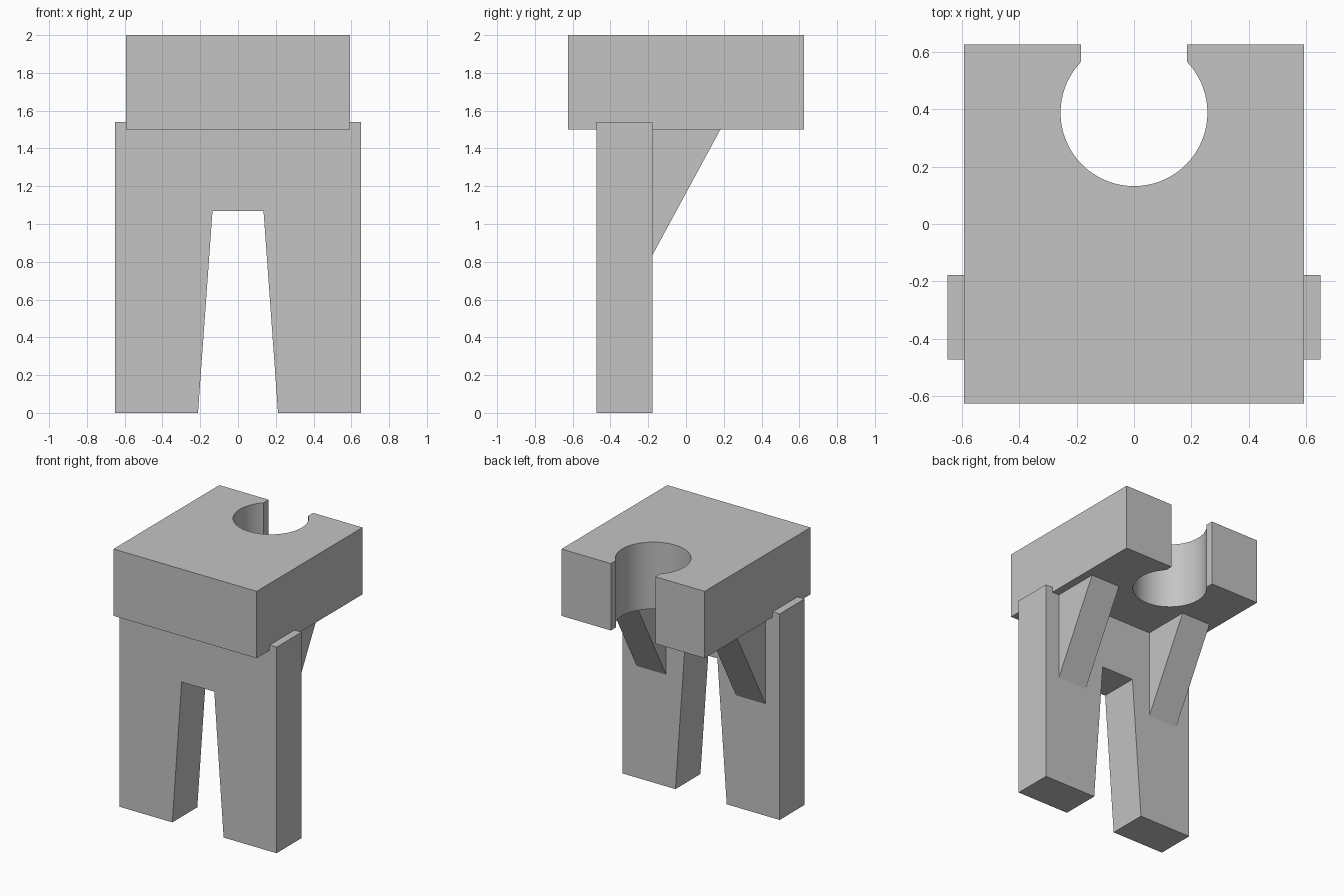
import bpy, bmesh, math
from mathutils import Vector

default = bpy.data.objects.get("Cube")
if default:
    bpy.data.objects.remove(default, do_unlink=True)

grey = bpy.data.materials.new("plain grey")
grey.use_nodes = True
grey.diffuse_color = (0.55, 0.55, 0.55, 1)
grey.node_tree.nodes["Principled BSDF"].inputs["Base Color"].default_value = grey.diffuse_color


def extrude_profile(name, points, direction):
    """Make a solid by sweeping a flat outline along a vector."""
    bm = bmesh.new()
    face = bm.faces.new([bm.verts.new(p) for p in points])
    swept = bmesh.ops.extrude_face_region(bm, geom=[face], use_keep_orig=True)
    moved = [v for v in swept["geom"] if isinstance(v, bmesh.types.BMVert)]
    bmesh.ops.translate(bm, verts=moved, vec=Vector(direction))
    bmesh.ops.recalc_face_normals(bm, faces=bm.faces)
    mesh = bpy.data.meshes.new(name)
    bm.to_mesh(mesh)
    bm.free()
    mesh.materials.append(grey)
    obj = bpy.data.objects.new(name, mesh)
    bpy.context.collection.objects.link(obj)
    return obj


# Top block with a round socket open to the back
half_x, half_y, bottom, top = 0.592, 0.625, 1.5, 2.0
radius, centre_y, slot = 0.256, 0.388, 0.184
start = math.acos(slot / radius)
sweep = math.pi + 2 * start
steps = 64
socket = [(radius * math.cos(start - sweep * i / steps),
           centre_y + radius * math.sin(start - sweep * i / steps))
          for i in range(steps + 1)]
outline = ([(-half_x, -half_y), (-half_x, half_y), (-slot, half_y)]
           + socket[::-1]
           + [(slot, half_y), (half_x, half_y), (half_x, -half_y)])
block = extrude_profile("top_block", [(x, y, bottom) for x, y in outline],
                        (0, 0, top - bottom))
bpy.ops.object.select_all(action="DESELECT")
block.select_set(True)
bpy.context.view_layer.objects.active = block
bpy.ops.object.shade_smooth_by_angle(angle=math.radians(30))

# Leg plate: tapered gap between the legs, small ears beside the block
front, back = -0.473, -0.178
half = [(0.135, 1.07), (0.212, 0), (0.65, 0), (0.65, 1.54),
        (half_x, 1.54), (half_x, bottom)]
legs = half + [(-x, z) for x, z in reversed(half)]
extrude_profile("leg_plate", [(x, front, z) for x, z in legs], (0, back - front, 0))

# Triangular braces between the legs and the block
for side, x in (("left", 0.289), ("right", -0.533)):
    extrude_profile(side + "_brace",
                    [(x, back, 0.835), (x, 0.182, bottom), (x, back, bottom)],
                    (0.244, 0, 0))
